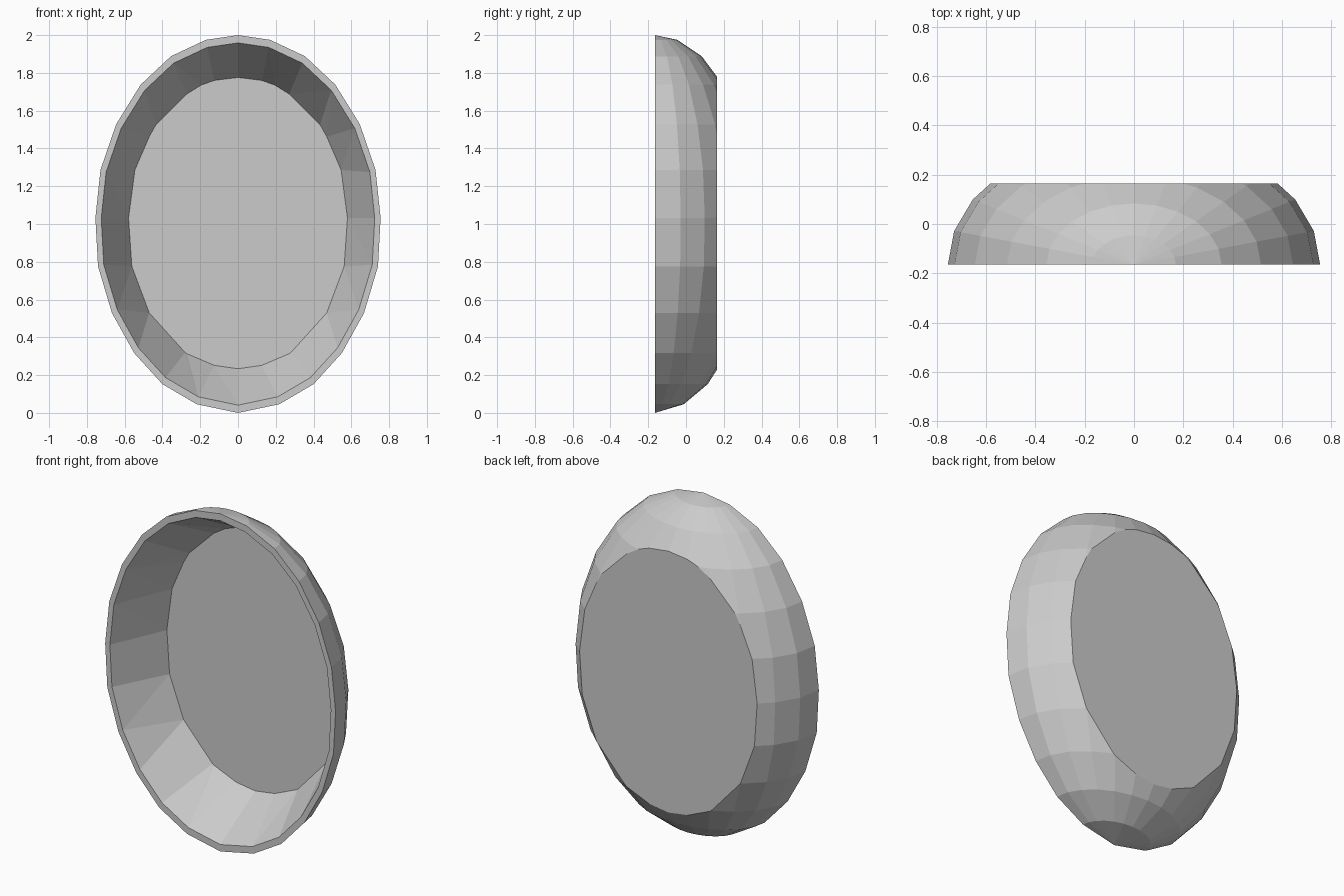
import bpy, bmesh, math
from mathutils import Vector

if "Cube" in bpy.data.objects:
    bpy.data.objects.remove(bpy.data.objects["Cube"])

DEPTH = 0.165            # half depth of the dish
FLAT = 0.70              # front-to-back squash of the egg
SEG = 12                 # facets around the half egg
# egg profile: (radius, height) of each ring from top to bottom
RINGS = [(0.17, 1.975), (0.355, 1.888), (0.515, 1.738), (0.645, 1.528),
         (0.728, 1.287), (0.755, 1.032), (0.741, 0.775), (0.667, 0.528),
         (0.55, 0.317), (0.40, 0.152), (0.219, 0.046)]

bm = bmesh.new()

# outer shell: half of a faceted egg, poles at top and bottom
top = bm.verts.new((0, -DEPTH, 2))
bottom = bm.verts.new((0, -DEPTH, 0))
grid = []
for r, z in RINGS:
    angles = [math.pi * i / SEG for i in range(SEG + 1)]
    grid.append([bm.verts.new((r * math.cos(a), -DEPTH + FLAT * r * math.sin(a), z))
                 for a in angles])
for i in range(SEG):
    bm.faces.new((top, grid[0][i], grid[0][i + 1]))
    bm.faces.new((bottom, grid[-1][i + 1], grid[-1][i]))
    for a, b in zip(grid, grid[1:]):
        bm.faces.new((a[i], b[i], b[i + 1], a[i + 1]))
front = [top] + [ring[0] for ring in grid] + [bottom] + [ring[-1] for ring in reversed(grid)]

# slice the back flat
cut = bmesh.ops.bisect_plane(bm, geom=bm.verts[:] + bm.edges[:] + bm.faces[:], dist=1e-5,
                             plane_co=(0, DEPTH, 0), plane_no=(0, 1, 0), clear_outer=True)


def turn(v):
    """Clockwise angle from the top, seen from the front."""
    return math.atan2(v.co.x, v.co.z - 1) % math.tau


back = sorted((g for g in cut['geom_cut'] if isinstance(g, bmesh.types.BMVert)), key=turn)
bm.faces.new(back)


def inset(loop, scale, y):
    return [bm.verts.new((v.co.x * scale, y, 1 + (v.co.z - 1) * scale)) for v in loop]


# front rim
lip = inset(front, 0.959, -DEPTH)
for i in range(len(lip)):
    j = (i + 1) % len(lip)
    bm.faces.new((front[i], front[j], lip[j], lip[i]))

# thin floor
floor = inset(back, 0.996, DEPTH - 0.003)
bm.faces.new(floor)

# inner wall: zip the lip to the floor by angle
lip.sort(key=turn)
floor.sort(key=turn)
n, m = len(lip), len(floor)


def lap(loop, k):
    return turn(loop[k % len(loop)]) + math.tau * (k // len(loop))


i = j = 0
while i < n or j < m:
    a, b = lip[i % n], floor[j % m]
    step_lip, step_floor = lap(lip, i + 1), lap(floor, j + 1)
    if i < n and j < m and abs(step_lip - step_floor) < 0.03:
        bm.faces.new((a, lip[(i + 1) % n], floor[(j + 1) % m], b))
        i, j = i + 1, j + 1
    elif j >= m or (i < n and step_lip < step_floor):
        bm.faces.new((a, lip[(i + 1) % n], b))
        i += 1
    else:
        bm.faces.new((a, floor[(j + 1) % m], b))
        j += 1

bmesh.ops.recalc_face_normals(bm, faces=bm.faces[:])
mesh = bpy.data.meshes.new("oval_dish")
bm.to_mesh(mesh)
bm.free()
dish = bpy.data.objects.new("oval_dish", mesh)
bpy.context.collection.objects.link(dish)
